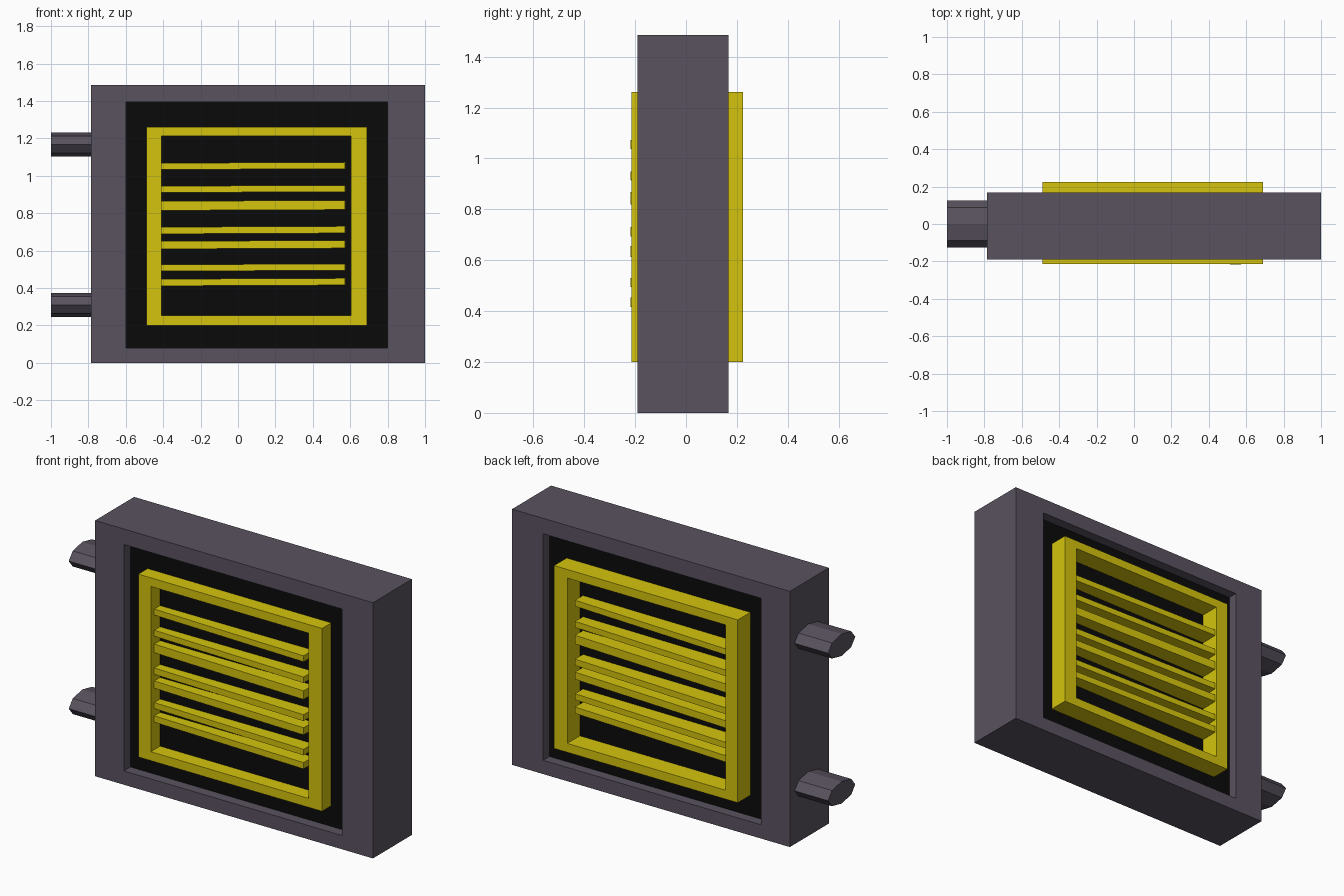
import bpy, bmesh, math
from mathutils import Matrix

if "Cube" in bpy.data.objects:
    bpy.data.objects.remove(bpy.data.objects["Cube"])


def material(name, rgb):
    m = bpy.data.materials.new(name)
    m.diffuse_color = (*rgb, 1)
    m.use_nodes = True
    m.node_tree.nodes["Principled BSDF"].inputs["Base Color"].default_value = m.diffuse_color
    return m


GREY = material("casing_grey", (0.1, 0.085, 0.115))
BLACK = material("panel_black", (0.003, 0.003, 0.003))
YELLOW = material("grille_yellow", (0.66, 0.55, 0.004))


def finish(name, bm, mat):
    bmesh.ops.recalc_face_normals(bm, faces=bm.faces)
    me = bpy.data.meshes.new(name)
    bm.to_mesh(me)
    bm.free()
    me.materials.append(mat)
    ob = bpy.data.objects.new(name, me)
    bpy.context.collection.objects.link(ob)
    return ob


def box(name, lo, hi, mat):
    size = [b - a for a, b in zip(lo, hi)]
    bm = bmesh.new()
    bmesh.ops.create_cube(bm, size=1, matrix=Matrix.Diagonal((*size, 1)))
    ob = finish(name, bm, mat)
    ob.location = [(a + b) / 2 for a, b in zip(lo, hi)]
    return ob


def frame(name, outer, inner, y0, y1, mat):
    """Rectangular ring; outer and inner are (x0, x1, z0, z1)."""
    def ring(r, y):
        x0, x1, z0, z1 = r
        return [bm.verts.new((x, y, z)) for x, z in
                ((x0, z0), (x1, z0), (x1, z1), (x0, z1))]
    bm = bmesh.new()
    rings = [ring(outer, y0), ring(outer, y1), ring(inner, y1), ring(inner, y0)]
    for k in range(4):
        a, b = rings[k], rings[(k + 1) % 4]
        for i in range(4):
            j = (i + 1) % 4
            bm.faces.new((a[i], a[j], b[j], b[i]))
    return finish(name, bm, mat)


# Outer casing with recessed panel, open on front and back
frame("casing", (-0.785, 1.0, 0, 1.485), (-0.6, 0.8, 0.08, 1.395), -0.19, 0.168, GREY)
box("recessed_panel", (-0.6, -0.13, 0.08), (0.8, 0.11, 1.395), BLACK)

# Grille frame standing proud on both sides
frame("grille_frame", (-0.49, 0.69, 0.2, 1.262), (-0.41, 0.605, 0.252, 1.212),
      -0.215, 0.225, YELLOW)

# Slats run through the panel, slightly skewed
slats = [(1.053, 0.035), (0.93, 0.035), (0.842, 0.05), (0.71, 0.037),
         (0.632, 0.042), (0.51, 0.035), (0.432, 0.037)]
for n, (z, h) in enumerate(slats, 1):
    slat = box(f"slat_{n}", (-0.415, -0.2, z - h / 2), (0.58, 0.2, z + h / 2), YELLOW)
    slat.rotation_euler = (0, math.radians(-0.25), math.radians(-2))

# Flattened eight-sided pipe stubs on the left side
for name, z in (("upper_pipe", 1.167), ("lower_pipe", 0.31)):
    bm = bmesh.new()
    bmesh.ops.create_cone(bm, cap_ends=True, segments=8, radius1=1, radius2=1, depth=1,
                          matrix=Matrix.Diagonal((0.25, 0.125, 0.064, 1))
                          @ Matrix.Rotation(math.pi / 2, 4, 'Y'))
    finish(name, bm, GREY).location = (-0.875, 0, z)
